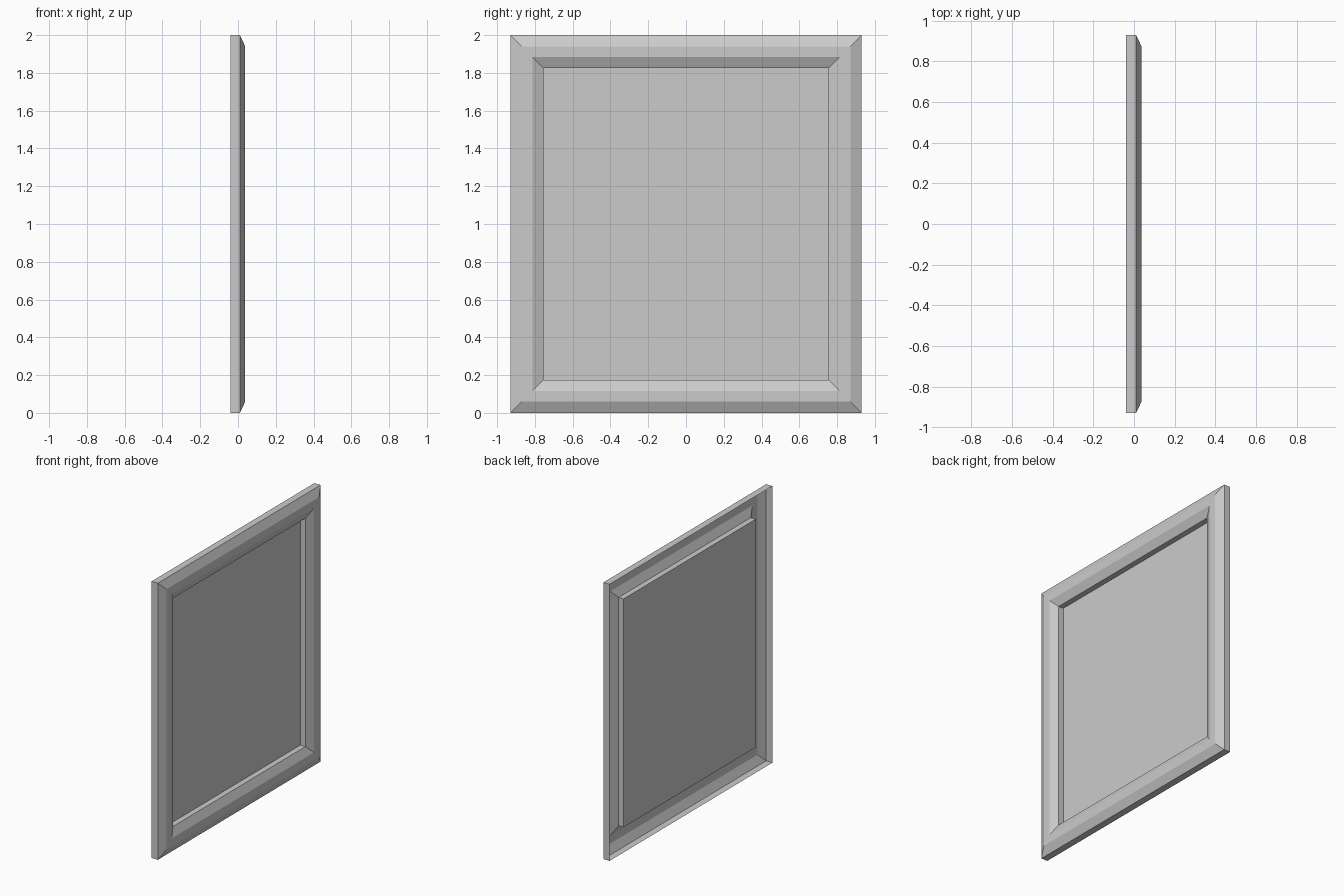
import bpy, bmesh

if "Cube" in bpy.data.objects:
    bpy.data.objects.remove(bpy.data.objects["Cube"])

HALF_W, HEIGHT = 0.93, 2.0

# Moulding cross-section: (inset from outer edge, depth x), back edge to panel
PROFILE = [(0.0, -0.04), (0.0, 0.01), (0.059, 0.038),
           (0.117, 0.038), (0.175, 0.01), (0.175, -0.03)]


def ring(bm, inset, x):
    y, lo, hi = HALF_W - inset, inset, HEIGHT - inset
    return [bm.verts.new(p) for p in
            ((x, -y, lo), (x, y, lo), (x, y, hi), (x, -y, hi))]


def finish(bm, name):
    mesh = bpy.data.meshes.new(name)
    bm.to_mesh(mesh)
    bm.free()
    obj = bpy.data.objects.new(name, mesh)
    bpy.context.collection.objects.link(obj)
    return obj


# Mitred frame: a thin shell, open at the back
bm = bmesh.new()
rings = [ring(bm, i, x) for i, x in PROFILE]
for outer, inner in zip(rings, rings[1:]):
    for k in range(4):
        n = (k + 1) % 4
        bm.faces.new((outer[k], outer[n], inner[n], inner[k]))
finish(bm, "frame_moulding")

# Recessed flat panel closing the inner opening
bm = bmesh.new()
bm.faces.new(ring(bm, *PROFILE[-1]))
finish(bm, "picture_panel")
